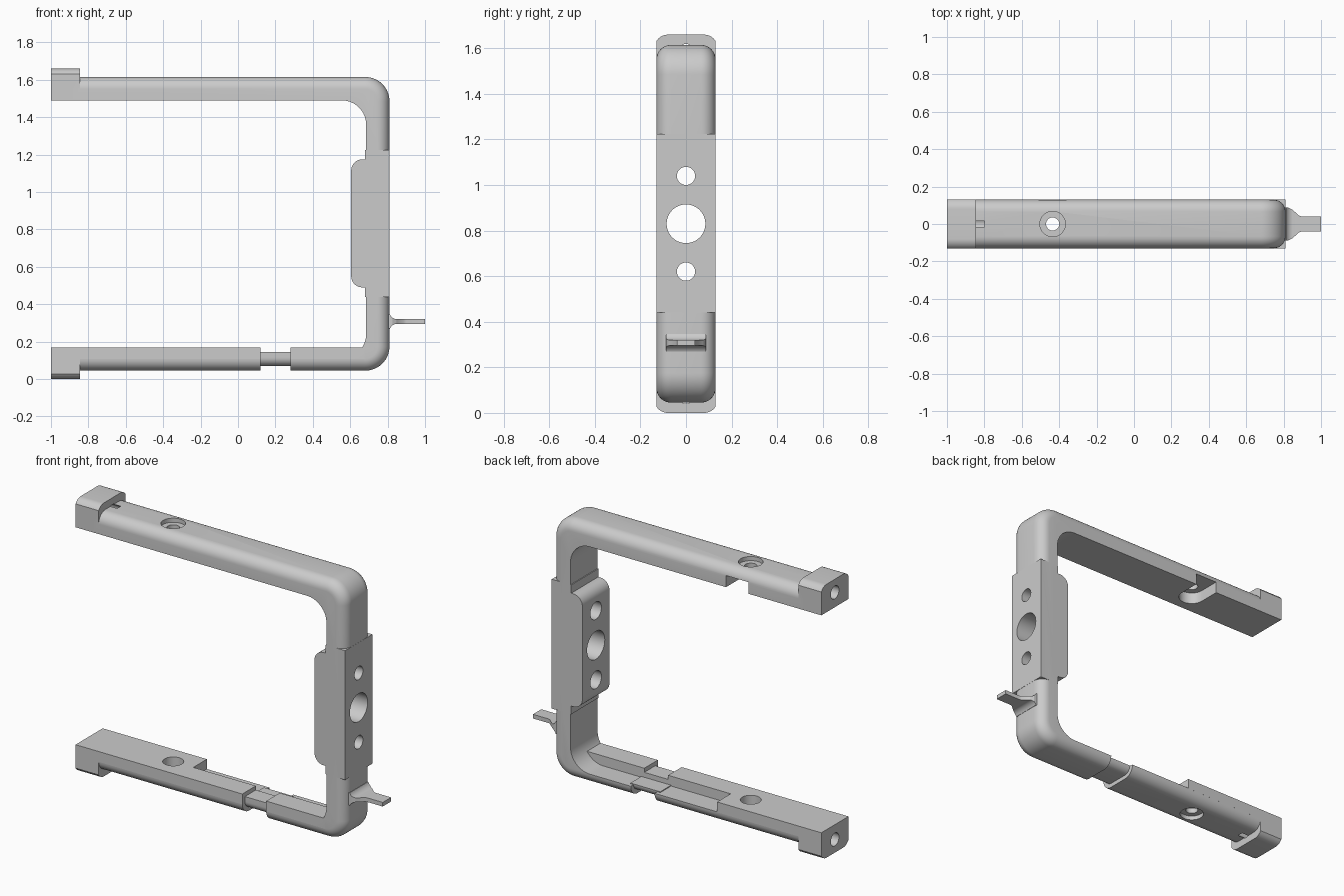
import bpy, bmesh, math
from mathutils import Vector

cube = bpy.data.objects.get("Cube")
if cube:
    bpy.data.objects.remove(cube, do_unlink=True)

grey = bpy.data.materials.new("plain grey")
grey.use_nodes = True
COLOUR = (0.6, 0.6, 0.6, 1)
grey.diffuse_color = COLOUR
grey.node_tree.nodes["Principled BSDF"].inputs["Base Color"].default_value = COLOUR

W = 0.13      # half depth of the frame
MID = 0.83    # height of the mirror plane between the arms


def finish(name, bm):
    bmesh.ops.recalc_face_normals(bm, faces=bm.faces)
    mesh = bpy.data.meshes.new(name)
    bm.to_mesh(mesh)
    bm.free()
    mesh.materials.append(grey)
    ob = bpy.data.objects.new(name, mesh)
    bpy.context.collection.objects.link(ob)
    return ob


def prism(name, outline, axis, lo, hi, bevel=0):
    """Extrude a 2D outline along an axis; optionally round the two rims."""
    def place(a, b, t):
        return {"x": (t, a, b), "y": (a, t, b), "z": (a, b, t)}[axis]
    bm = bmesh.new()
    bottom = bm.faces.new([bm.verts.new(place(a, b, lo)) for a, b in outline])
    vec = Vector(place(0, 0, hi - lo))
    res = bmesh.ops.extrude_face_region(bm, geom=[bottom], use_keep_orig=True)
    top = [v for v in res["geom"] if isinstance(v, bmesh.types.BMVert)]
    bmesh.ops.translate(bm, vec=vec, verts=top)
    if bevel:
        i = "xyz".index(axis)
        rims = [e for e in bm.edges if abs(e.verts[0].co[i] - e.verts[1].co[i]) < 1e-6]
        bmesh.ops.bevel(bm, geom=rims, offset=bevel, segments=8, profile=0.5, affect="EDGES")
    return finish(name, bm)


def arc(cx, cy, r, start, end, n=16):
    angles = [math.radians(start + (end - start) * i / n) for i in range(n + 1)]
    return [(cx + r * math.cos(t), cy + r * math.sin(t)) for t in angles]


def box(name, x, y, z):
    return prism(name, [(x[0], z[0]), (x[1], z[0]), (x[1], z[1]), (x[0], z[1])], "y", *y)


def bore(axis, a, b, r, lo, hi):
    return prism("bore", arc(a, b, r, 0, 352.5, 47), axis, lo, hi)


def combine(target, other, op):
    mod = target.modifiers.new(op, "BOOLEAN")
    mod.operation, mod.solver, mod.object = op, "EXACT", other
    with bpy.context.temp_override(object=target, active_object=target):
        bpy.ops.object.modifier_apply(modifier=mod.name)
    bpy.data.objects.remove(other, do_unlink=True)


def bracket(left, right, low, high, r):
    """Outline open to the left, with its two right-hand corners rounded."""
    return ([(left, low)] + arc(right - r, low + r, r, -90, 0)
            + arc(right - r, high - r, r, 0, 90) + [(left, high)])


# C-shaped frame: rounded outside, flat inside
frame = prism("frame", bracket(-0.95, 0.81, 0.045, 1.615, 0.13), "y", -W, W, 0.064)
combine(frame, prism("opening", bracket(-1.3, 0.685, 0.11, 1.49, 0.13), "y", -0.3, 0.3), "DIFFERENCE")

# Raised parts of the lower arm, leaving a ledge along the back
combine(frame, box("lower_arm_top", (-0.96, -0.3), (-W, W), (0.107, 0.17)), "UNION")
combine(frame, box("lower_arm_wall", (-0.35, 0.675), (-W, 0), (0.107, 0.17)), "UNION")

# Stepped neck in the lower arm
combine(frame, box("neck_gap", (0.12, 0.28), (-0.3, 0.3), (-0.1, 0.3)), "DIFFERENCE")
neck_outline = (arc(-0.06, 0.115, 0.045, 180, 270, 8) + arc(0.06, 0.115, 0.045, -90, 0, 8)
                + [(0, 0.115), (0, 0.145), (-0.105, 0.145)])
combine(frame, prism("neck", neck_outline, "x", 0.1, 0.3), "UNION")

# End blocks with curved shoulders, mirrored top to bottom
shoulder = [(0.08 + 0.058 * math.sin(math.radians(t)),
             1.66 - 0.058 * (1 - math.cos(math.radians(t)))) for t in range(0, 60, 8)]
block = ([(-W, 1.49), (W, 1.49), (W, 1.632)] + shoulder[::-1]
         + [(-y, z) for y, z in shoulder] + [(-W, 1.632)])
for outline in (block, [(y, 2 * MID - z) for y, z in block]):
    combine(frame, prism("end_block", outline, "x", -1, -0.845), "UNION")

# Grip block on the upright
combine(frame, box("grip_plate", (0.68, 0.811), (-W, W), (0.44, 1.225)), "UNION")
pad = (arc(0.665, 0.55, 0.06, 270, 180, 8) + arc(0.665, 1.115, 0.06, 180, 90, 8)
       + [(0.72, 1.175), (0.72, 0.49)])
combine(frame, prism("grip_pad", pad, "y", -W, W), "UNION")

# Bores through the grip block
cuts = [bore("x", 0, MID, 0.085, 0.5, 0.9)]
for z in (MID - 0.21, MID + 0.21):
    cuts += [bore("x", 0, z, 0.04, 0.5, 0.9), bore("x", 0, z, 0.053, 0.5, 0.68)]

# End bores, arm bores and counterbores
for z in (0.08, 2 * MID - 0.08):
    cuts.append(bore("x", 0, z, 0.039, -1.1, -0.8))
HX = -0.435
cuts += [bore("z", HX, 0, 0.035, -0.1, 1.8),
         bore("z", HX, 0, 0.068, 1.59, 1.8),
         bore("z", HX, 0, 0.068, -0.1, 0.07),
         bore("z", HX, 0, 0.058, 0.1, 0.3)]

# Round-ended slot under the upper arm, open at the back
slot = [(HX + 0.075, 0.3), (HX - 0.075, 0.3)] + arc(HX, 0, 0.075, 180, 360)
cuts.append(prism("slot", slot, "z", 1.4, 1.56))
for cut in cuts:
    combine(frame, cut, "DIFFERENCE")

# Flared lever on the outside of the upright
side = ([(0.76, 0.27), (0.805, 0.27)] + arc(0.85, 0.255, 0.04, 160, 90, 8)
        + [(1.0, 0.295), (1.0, 0.32)] + arc(0.85, 0.36, 0.04, 270, 200, 8)
        + [(0.805, 0.346), (0.76, 0.346)])
lever = prism("lever", side, "y", -0.2, 0.2)
half = [(0.75, 0.09), (0.825, 0.088), (0.845, 0.078), (0.885, 0.043), (0.9, 0.04), (1.05, 0.04)]
plan = half + [(x, -y) for x, y in reversed(half)]
combine(lever, prism("lever_plan", plan, "z", 0.2, 0.4), "INTERSECT")

# Smooth rounded faces while keeping hard edges
for ob in (frame, lever):
    bpy.ops.object.select_all(action="DESELECT")
    ob.select_set(True)
    bpy.context.view_layer.objects.active = ob
    bpy.ops.object.shade_smooth_by_angle(angle=math.radians(30))
